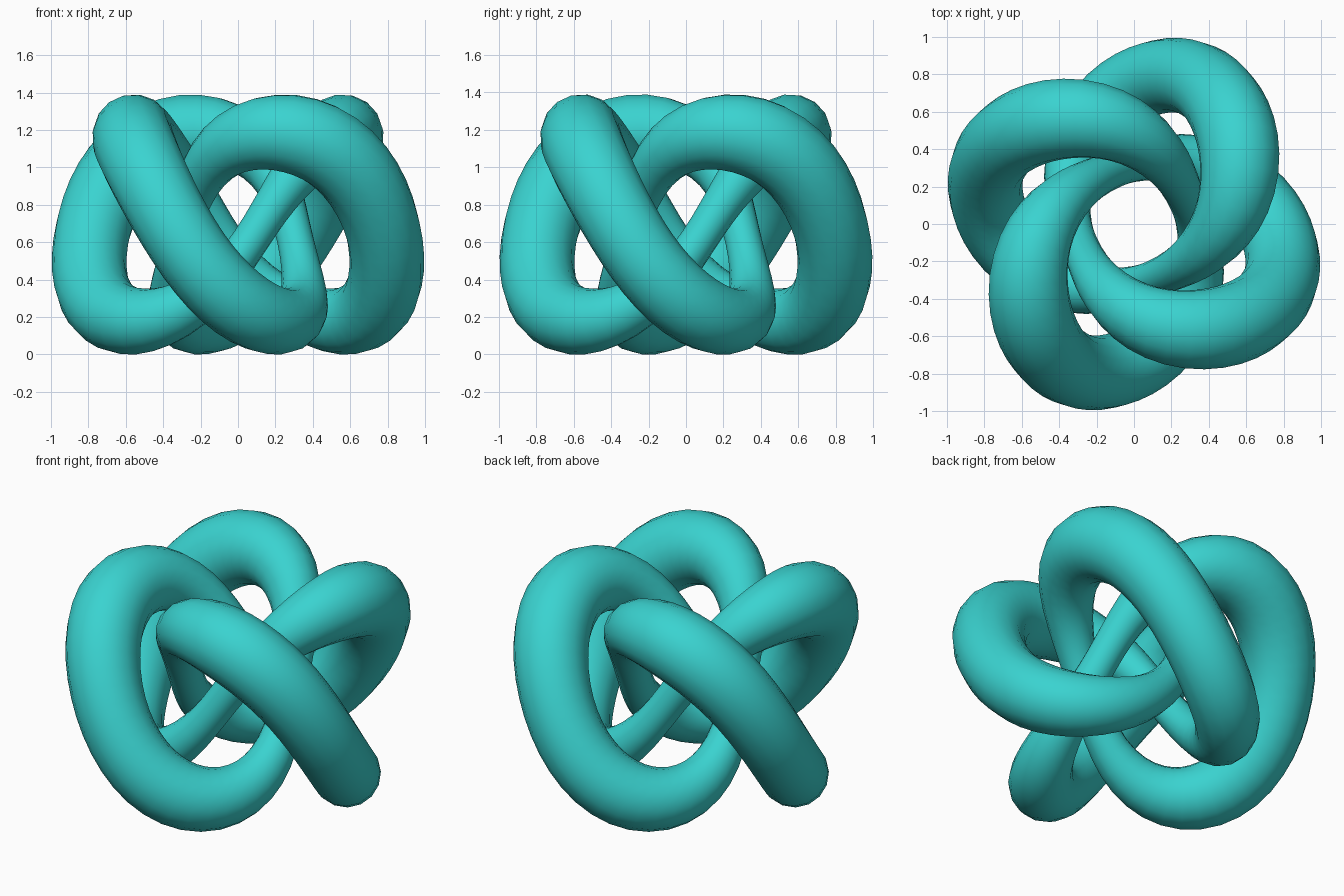
import bpy
import math

cube = bpy.data.objects.get("Cube")
if cube:
    bpy.data.objects.remove(cube, do_unlink=True)

# Single flat colour
teal = bpy.data.materials.new("teal")
teal.use_nodes = True
colour = (0.042, 0.65, 0.63, 1.0)
teal.diffuse_color = colour
teal.node_tree.nodes["Principled BSDF"].inputs["Base Color"].default_value = colour

# Knot proportions: (mean, in-out swing, second swing, low-high swing)
REACH = (0.582, 0.265, -0.006, 0.0)        # distance from the axis
TUBE = (0.171, 0.052, -0.020, -0.013)      # tube radius, thinner near the axis
MID, RISE = 0.682, 0.504                   # mean height and its variation
TURNS, LOBES = 3, 4                        # turns about the axis, lobes
START, EASE = math.radians(336.5), math.radians(21)
STEPS = 160


def swing(values, phase):
    mean, first, second, sine = values
    return (mean + first * math.cos(phase) + second * math.cos(2 * phase)
            + sine * math.sin(phase))


def knot_point(t):
    """Point on the centre line and tube radius there, t from 0 to 1."""
    phase = 2 * math.pi * LOBES * t
    angle = START + 2 * math.pi * TURNS * t - EASE * math.sin(phase)
    reach = swing(REACH, phase)
    point = (reach * math.cos(angle), reach * math.sin(angle),
             MID - RISE * math.sin(phase))
    return point, swing(TUBE, phase)


# Closed centre line swept with a round section
curve = bpy.data.curves.new("knot_path", "CURVE")
curve.dimensions = "3D"
curve.twist_mode = "MINIMUM"
curve.bevel_depth = 1.0
curve.bevel_resolution = 6
spline = curve.splines.new("POLY")
spline.points.add(STEPS - 1)
for i, point in enumerate(spline.points):
    position, point.radius = knot_point(i / STEPS)
    point.co = (*position, 1.0)
spline.use_cyclic_u = True
curve.materials.append(teal)

knot = bpy.data.objects.new("knotted_tube", curve)
bpy.context.collection.objects.link(knot)

# Turn the sweep into a smooth mesh
bpy.ops.object.select_all(action="DESELECT")
knot.select_set(True)
bpy.context.view_layer.objects.active = knot
bpy.ops.object.convert(target="MESH")
knot = bpy.context.view_layer.objects.active
knot.name = "knotted_tube"
bpy.ops.object.shade_smooth()
